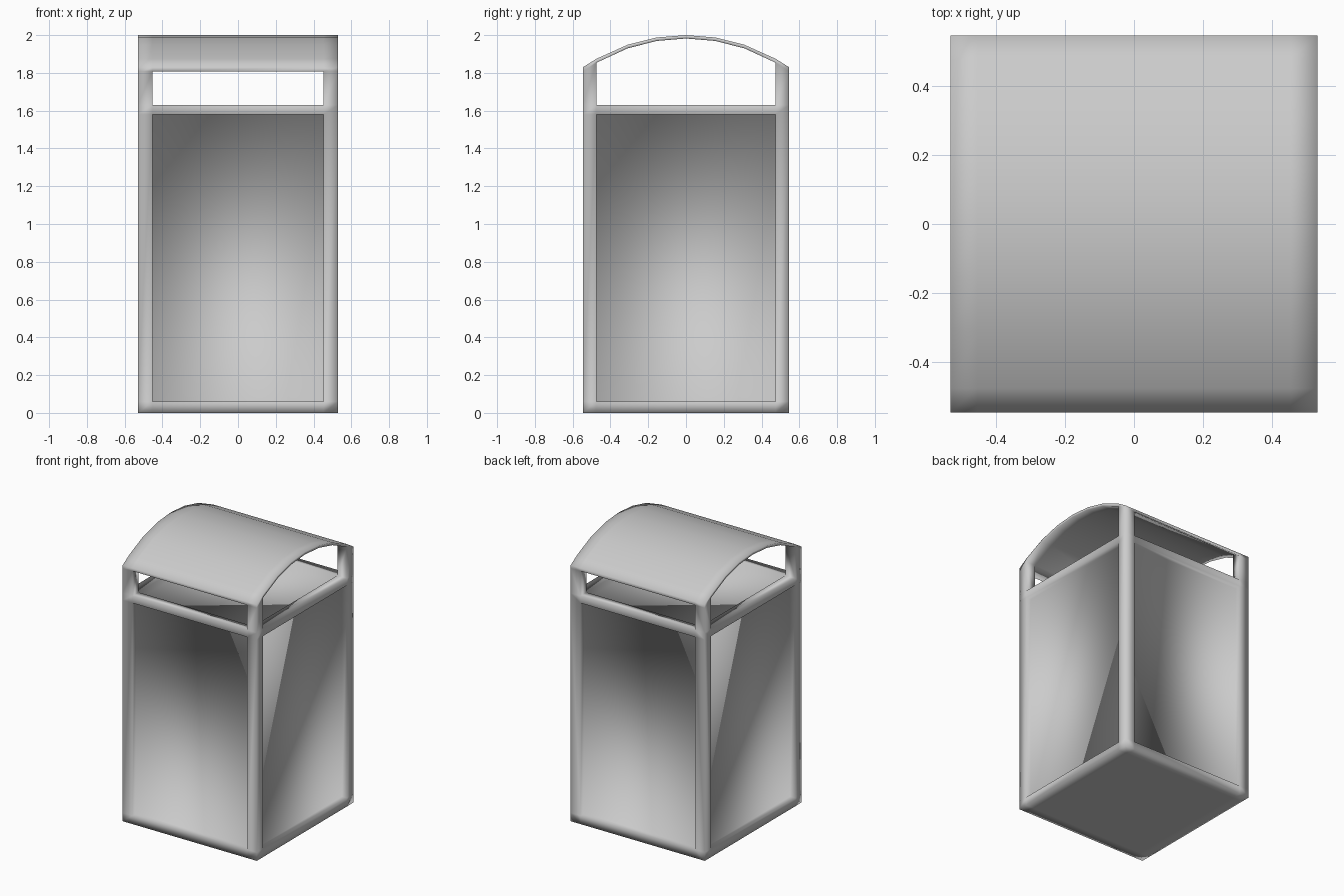
import bpy, bmesh, math

cube = bpy.data.objects.get("Cube")
if cube:
    bpy.data.objects.remove(cube, do_unlink=True)

# Overall layout: outer size, post widths and frame heights
XS = [-0.53, -0.453, 0.453, 0.53]
YS = [-0.545, -0.475, 0.475, 0.545]
SILL, RAIL_LOW, RAIL_TOP = 0.06, 1.58, 1.63
TOP, RADIUS, THICK = 2.0, 0.96, 0.018
RECESS = 0.04
ROOF_YS = [-0.545, -0.475, -0.31, -0.155, 0, 0.155, 0.31, 0.475, 0.545]

metal = bpy.data.materials.new("grey_metal")
metal.use_nodes = True
grey = (0.6, 0.6, 0.6, 1)
metal.diffuse_color = grey
metal.node_tree.nodes["Principled BSDF"].inputs["Base Color"].default_value = grey

faces = {}


def roof_z(y):
    return TOP - RADIUS + math.sqrt(RADIUS ** 2 - y ** 2)


def soffit_z(y):
    return roof_z(y) - THICK * RADIUS / math.sqrt(RADIUS ** 2 - y ** 2)


def level(z):
    return lambda y: z


def block(xs, ys, low, high):
    """Add a block whose ends follow low(y) and high(y); touching faces cancel."""
    def p(i, j, k):
        y = ys[j]
        return (round(xs[i], 4), round(y, 4), round((low, high)[k](y), 4))
    square = [(0, 0), (1, 0), (1, 1), (0, 1)]
    for axis in range(3):
        for side in (0, 1):
            quad = []
            for pair in square:
                idx = list(pair)
                idx.insert(axis, side)
                quad.append(p(*idx))
            key = frozenset(quad)
            if key in faces:
                del faces[key]
            else:
                faces[key] = quad


def layer(low, high, keep):
    for i in range(3):
        for j in range(3):
            if keep(i, j):
                block(XS[i:i + 2], YS[j:j + 2], low, high)


# Base sill
layer(level(0), level(SILL), lambda i, j: True)
# Main body, whose four wide sides are recessed below
layer(level(SILL), level(RAIL_LOW), lambda i, j: True)
# Top rail ring around the sunken lid
layer(level(RAIL_LOW), level(RAIL_TOP), lambda i, j: i != 1 or j != 1)
# Short corner posts up to the canopy
layer(level(RAIL_TOP), soffit_z, lambda i, j: i != 1 and j != 1)
# Arched canopy
for i in range(3):
    for j in range(len(ROOF_YS) - 1):
        block(XS[i:i + 2], ROOF_YS[j:j + 2], soffit_z, roof_z)

# Weld everything into one body
bm = bmesh.new()
verts = {}
for quad in faces.values():
    for co in quad:
        if co not in verts:
            verts[co] = bm.verts.new(co)
    bm.faces.new([verts[co] for co in quad])
bmesh.ops.recalc_face_normals(bm, faces=bm.faces)

# Recess the four side panels into the frame
panels = [f for f in bm.faces
          if abs(f.normal.z) < 0.1 and f.calc_area() > 1]
for panel in panels:
    inward = -RECESS * panel.normal
    made = bmesh.ops.extrude_discrete_faces(bm, faces=[panel])["faces"]
    bmesh.ops.translate(bm, verts=made[0].verts, vec=inward)
bmesh.ops.recalc_face_normals(bm, faces=bm.faces)
for f in bm.faces:
    f.smooth = True

mesh = bpy.data.meshes.new("bin_body")
bm.to_mesh(mesh)
bm.free()
mesh.materials.append(metal)
body = bpy.data.objects.new("bin_body", mesh)
bpy.context.collection.objects.link(body)
